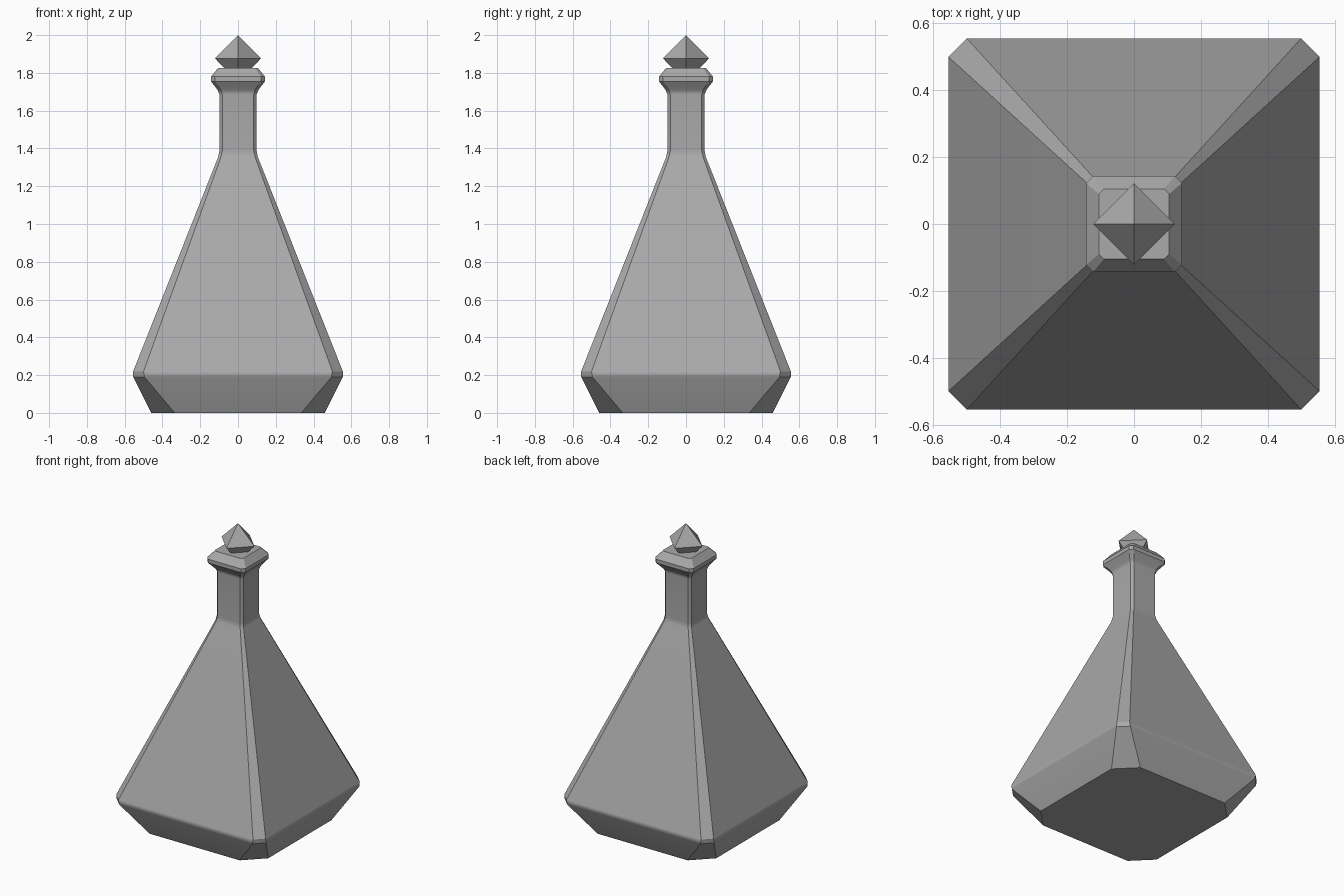
import bpy
import bmesh
from math import cos, sin, pi, radians

old = bpy.data.objects.get("Cube")
if old:
    bpy.data.objects.remove(old)

# Single grey material
grey = bpy.data.materials.new("plain_grey")
grey.use_nodes = True
colour = (0.4, 0.4, 0.4, 1)
grey.diffuse_color = colour
grey.node_tree.nodes["Principled BSDF"].inputs["Base Color"].default_value = colour


def chamfered_square(half, flat):
    """Outline of a square with cut corners, anticlockwise."""
    return [(half, -flat), (half, flat), (flat, half), (-flat, half),
            (-half, flat), (-half, -flat), (-flat, -half), (flat, -half)]


def diamond(radius):
    """Outline of a square with its points on the axes."""
    return [(radius * cos(i * pi / 2), radius * sin(i * pi / 2)) for i in range(4)]


def loft(name, sections, apex=None):
    """Skin stacked (height, outline) sections and close both ends."""
    bm = bmesh.new()
    rings = [[bm.verts.new((x, y, z)) for x, y in outline] for z, outline in sections]
    count = len(rings[0])
    for low, high in zip(rings, rings[1:]):
        for i in range(count):
            j = (i + 1) % count
            bm.faces.new((low[i], low[j], high[j], high[i]))
    bm.faces.new(rings[0][::-1])
    if apex is None:
        bm.faces.new(rings[-1])
    else:
        tip = bm.verts.new((0, 0, apex))
        for i in range(count):
            bm.faces.new((rings[-1][i], rings[-1][(i + 1) % count], tip))
    bmesh.ops.recalc_face_normals(bm, faces=bm.faces)
    mesh = bpy.data.meshes.new(name)
    bm.to_mesh(mesh)
    bm.free()
    mesh.materials.append(grey)
    obj = bpy.data.objects.new(name, mesh)
    bpy.context.collection.objects.link(obj)
    return obj


# Bottle: base, narrow shoulder band, tapering body, neck and flared lip
profile = [  # height, half width, half width of the flat side
    (0, 0.46, 0.335),
    (0.19, 0.555, 0.495),
    (0.22, 0.555, 0.5),
    (1.355, 0.105, 0.09),
    (1.39, 0.098, 0.083),
    (1.685, 0.098, 0.083),
    (1.71, 0.108, 0.09),
    (1.755, 0.143, 0.122),
    (1.78, 0.143, 0.122),
    (1.827, 0.105, 0.09),
]
bottle = loft("bottle", [(z, chamfered_square(h, f)) for z, h, f in profile])

# Soft shading across the narrow bands, crisp corners elsewhere
bpy.ops.object.select_all(action="DESELECT")
bottle.select_set(True)
bpy.context.view_layer.objects.active = bottle
bpy.ops.object.shade_smooth_by_angle(angle=radians(30))
weighted = bottle.modifiers.new("weighted_normals", "WEIGHTED_NORMAL")
weighted.keep_sharp = True

# Faceted crystal stopper resting on the lip
loft("stopper", [(1.825, diamond(0.073)), (1.877, diamond(0.122))], apex=2.0)
